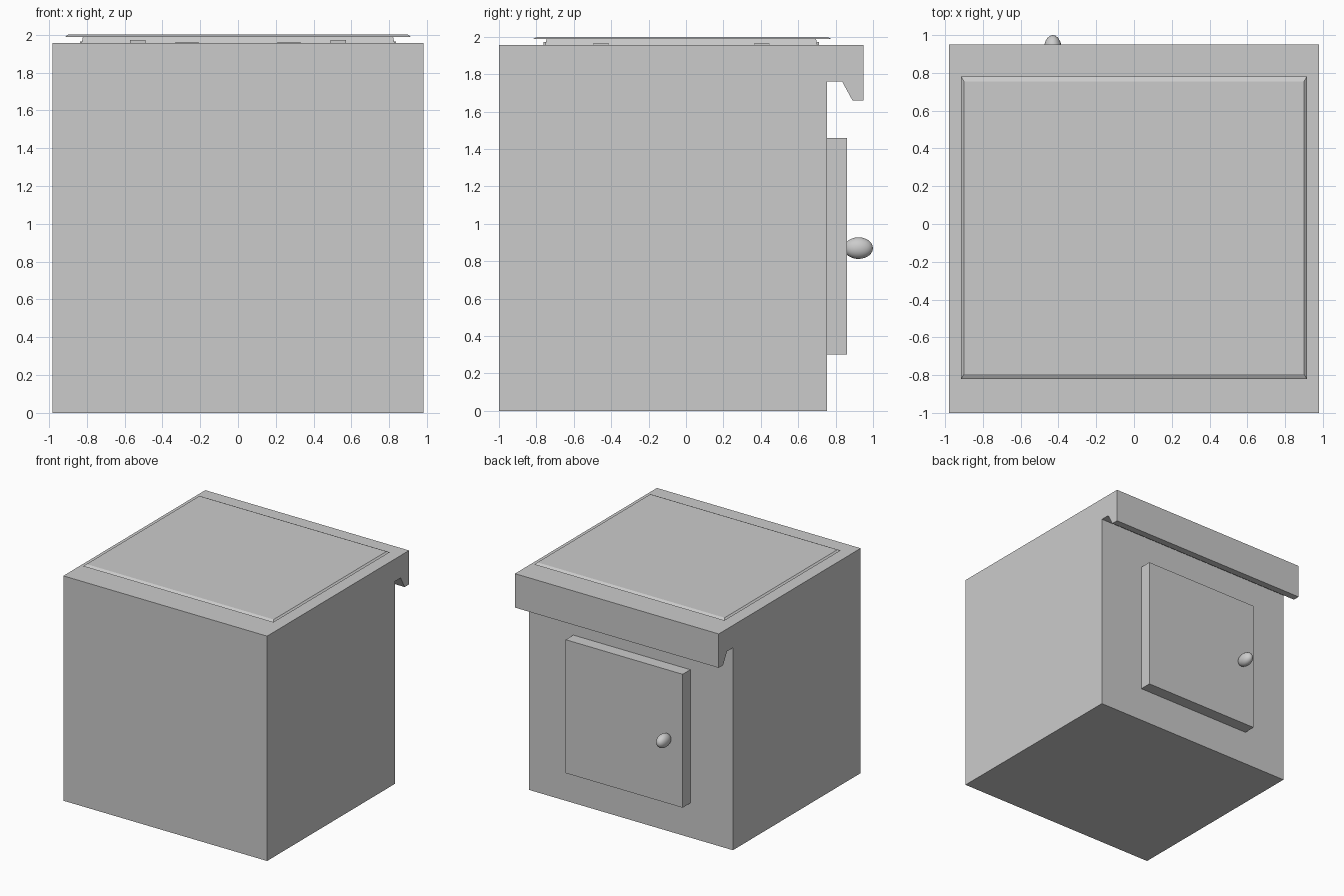
import bpy
import bmesh
from mathutils import Matrix

if "Cube" in bpy.data.objects:
    bpy.data.objects.remove(bpy.data.objects["Cube"], do_unlink=True)

# Single flat colour
grey = bpy.data.materials.new("plain_grey")
grey.use_nodes = True
tint = (0.6, 0.6, 0.6, 1)
grey.diffuse_color = tint
grey.node_tree.nodes["Principled BSDF"].inputs["Base Color"].default_value = tint


def finish(name, bm):
    bmesh.ops.recalc_face_normals(bm, faces=bm.faces)
    mesh = bpy.data.meshes.new(name)
    bm.to_mesh(mesh)
    bm.free()
    mesh.materials.append(grey)
    obj = bpy.data.objects.new(name, mesh)
    bpy.context.collection.objects.link(obj)
    return obj


def block(name, x, y, z, inset=(0, 0)):
    """Box from (min, max) ranges; inset pulls in the top rim."""
    bm = bmesh.new()
    bmesh.ops.create_cube(bm, size=1)
    for v in bm.verts:
        ix, iy = inset if v.co.z > 0 else (0, 0)
        v.co = (x[1] - ix if v.co.x > 0 else x[0] + ix,
                y[1] - iy if v.co.y > 0 else y[0] + iy,
                z[1] if v.co.z > 0 else z[0])
    return finish(name, bm)


# Cabinet and worktop lip, one side profile extruded across the width
HALF, TOP = 0.98, 1.955
profile = [(-1, 0), (0.755, 0), (0.755, 1.76), (0.835, 1.76),
           (0.89, 1.66), (0.95, 1.66), (0.95, TOP), (-1, TOP)]
bm = bmesh.new()
side = bm.faces.new([bm.verts.new((-HALF, y, z)) for y, z in profile])
swept = bmesh.ops.extrude_face_region(bm, geom=[side], use_keep_orig=True)
bmesh.ops.translate(bm, vec=(2 * HALF, 0, 0),
                    verts=[g for g in swept["geom"] if isinstance(g, bmesh.types.BMVert)])
finish("cabinet", bm)

# Cupboard door
block("door", (-0.57, 0.555), (0.75, 0.86), (0.30, 1.46))

# Egg-shaped door knob
bm = bmesh.new()
bmesh.ops.create_icosphere(bm, subdivisions=3, radius=1)
bmesh.ops.transform(bm, verts=bm.verts, matrix=Matrix.Translation((-0.43, 0.922, 0.87))
                    @ Matrix.Diagonal((0.048, 0.078, 0.058, 1)))
knob = finish("door_knob", bm)
for face in knob.data.polygons:
    face.use_smooth = True

# Raised frame carrying the thin top plate
block("top_frame", (-0.83, 0.83), (-0.755, 0.705), (TOP - 0.01, 1.99), (0.01, 0.01))
block("top_plate", (-0.915, 0.915), (-0.82, 0.78), (1.987, 2.0), (0.015, 0.025))

# Small clips around the frame
for sign, label in ((-1, "right"), (1, "left")):
    for y in (-0.455, 0.405):
        x = sorted((sign * 0.80, sign * 0.835))
        end = "front" if y < 0 else "back"
        block(f"{end}_{label}_side_clip", x, (y - 0.042, y + 0.042), (TOP - 0.005, 1.965))
    for end, y in (("front", (-0.762, -0.74)), ("back", (0.69, 0.712))):
        for place, cx, half, top in (("outer", 0.53, 0.042, 1.973), ("inner", 0.27, 0.06, 1.962)):
            cx *= sign
            block(f"{end}_{label}_{place}_clip", (cx - half, cx + half), y, (TOP - 0.005, top))
